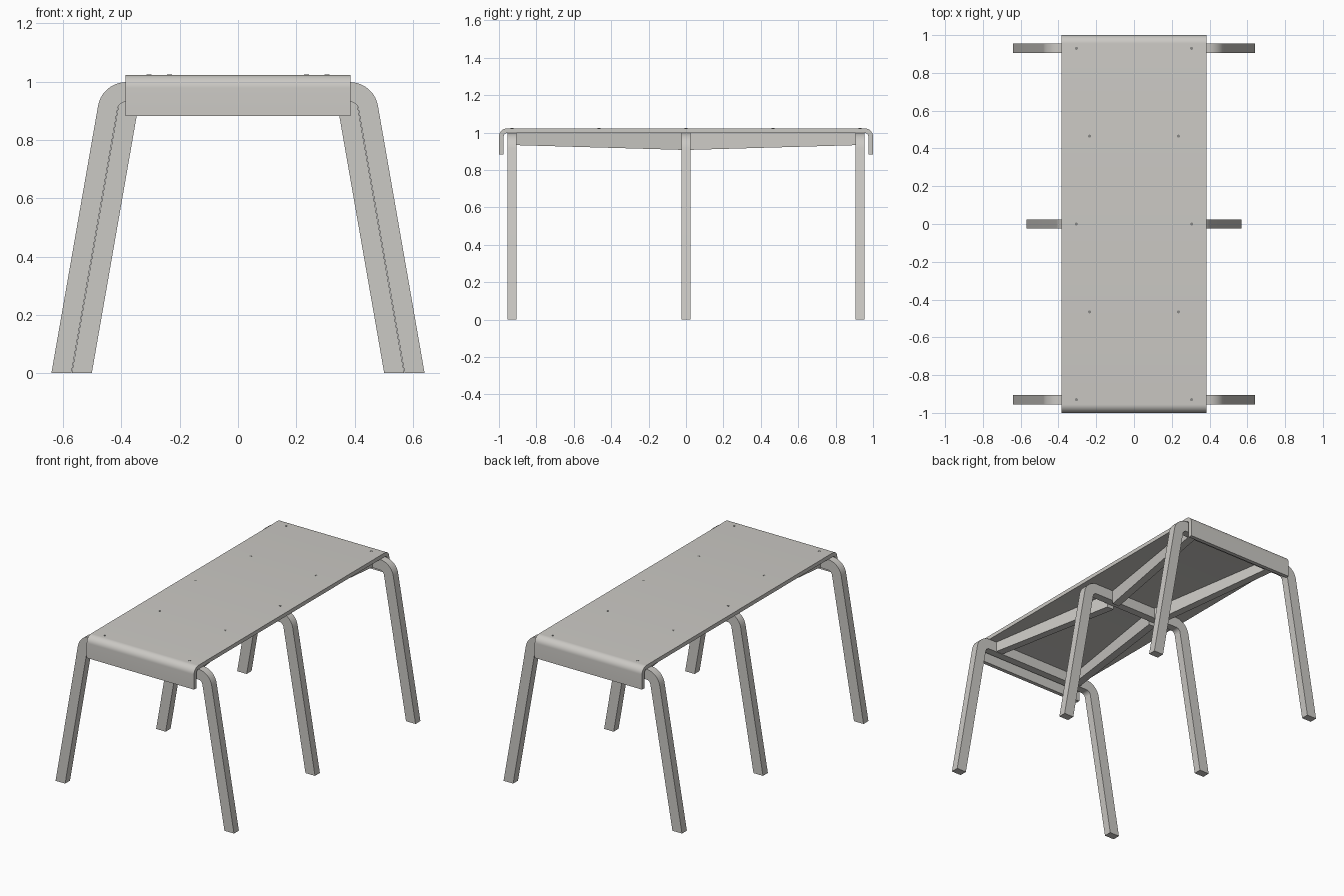
import bpy, bmesh, math
from mathutils import Vector

if "Cube" in bpy.data.objects:
    bpy.data.objects.remove(bpy.data.objects["Cube"])


def material(name, rgb):
    m = bpy.data.materials.new(name)
    m.diffuse_color = (*rgb, 1)
    m.use_nodes = True
    m.node_tree.nodes["Principled BSDF"].inputs["Base Color"].default_value = m.diffuse_color
    return m


WOOD = material("pale grey wood", (0.60, 0.585, 0.555))
METAL = material("dark grey metal", (0.25, 0.25, 0.24))


def finish(bm, name, mat):
    bmesh.ops.recalc_face_normals(bm, faces=bm.faces)
    me = bpy.data.meshes.new(name)
    bm.to_mesh(me)
    bm.free()
    me.materials.append(mat)
    ob = bpy.data.objects.new(name, me)
    bpy.context.collection.objects.link(ob)
    bpy.ops.object.select_all(action='DESELECT')
    ob.select_set(True)
    bpy.context.view_layer.objects.active = ob
    bpy.ops.object.shade_smooth_by_angle(angle=math.radians(30))
    return ob


def bent_strip(name, outer, inner, to3d, lo, hi):
    """Solid bent board: paired outer/inner profile points, extruded from lo to hi."""
    bm = bmesh.new()
    rings = [[bm.verts.new(to3d(p, d)) for p, d in ((o, lo), (o, hi), (i, hi), (i, lo))]
             for o, i in zip(outer, inner)]
    for a, b in zip(rings, rings[1:]):
        for k in range(4):
            bm.faces.new((a[k], a[(k + 1) % 4], b[(k + 1) % 4], b[k]))
    bm.faces.new(rings[0])
    bm.faces.new(rings[-1])
    return finish(bm, name, WOOD)


def arc(cx, cz, r, a0, a1, n=10):
    return [(cx + r * math.cos(a0 + (a1 - a0) * k / n),
             cz + r * math.sin(a0 + (a1 - a0) * k / n)) for k in range(n + 1)]


def mirrored(half):
    return half + [(-u, z) for u, z in reversed(half)]


# table top with both ends bent down
TOP, THICK, DROP = 1.023, 0.025, 0.882
R = 0.045
c = (1 - R, TOP - R)
outer = mirrored([(1, DROP)] + arc(*c, R, 0, math.pi / 2))
inner = mirrored([(1 - THICK, DROP)] + arc(*c, R - THICK, 0, math.pi / 2))
bent_strip("table_top", outer, inner, lambda p, d: (d, p[0], p[1]), -0.385, 0.385)

# three bent leg frames, the middle one narrower
UNDER = TOP - THICK
TILT = math.radians(9.9)
R_OUT, R_IN = 0.0975, 0.03


def leg_frame(name, y, foot):
    cz = UNDER - R_OUT
    cx = foot - (cz + R_OUT * math.sin(TILT)) * math.tan(TILT) - R_OUT * math.cos(TILT)
    foot_in = foot - (R_OUT - R_IN) / math.cos(TILT)
    out = mirrored([(foot, 0)] + arc(cx, cz, R_OUT, TILT, math.pi / 2))
    inn = mirrored([(foot_in, 0)] + arc(cx, cz, R_IN, TILT, math.pi / 2))
    bent_strip(name, out, inn, lambda p, d: (p[0], d, p[1]), y - 0.025, y + 0.025)


leg_frame("front_leg_frame", -0.93, 0.64)
leg_frame("middle_leg_frame", 0, 0.57)
leg_frame("back_leg_frame", 0.93, 0.64)

# four slanted braces, deeper towards the middle frame
for sx in (-1, 1):
    for sy in (-1, 1):
        bm = bmesh.new()
        rings = []
        for x, y, z in ((0.305, 0.905, 0.933), (0.165, 0.025, 0.908)):
            rings.append([bm.verts.new((sx * (x + dx), sy * y, h)) for dx, h in
                          ((-0.025, z), (0.025, z), (0.025, UNDER), (-0.025, UNDER))])
        a, b = rings
        for k in range(4):
            bm.faces.new((a[k], a[(k + 1) % 4], b[(k + 1) % 4], b[k]))
        bm.faces.new(a)
        bm.faces.new(b)
        finish(bm, "brace", WOOD)

# screw heads over the frames and braces
bm = bmesh.new()
for x, y in ((0.305, -0.93), (0.235, -0.465), (0.305, 0), (0.235, 0.465), (0.305, 0.93)):
    for sx in (-1, 1):
        made = bmesh.ops.create_cone(bm, cap_ends=True, segments=16,
                                     radius1=0.008, radius2=0.008, depth=0.004)
        bmesh.ops.translate(bm, verts=made["verts"], vec=Vector((sx * x, y, TOP - 0.001)))
finish(bm, "screw_heads", METAL)
